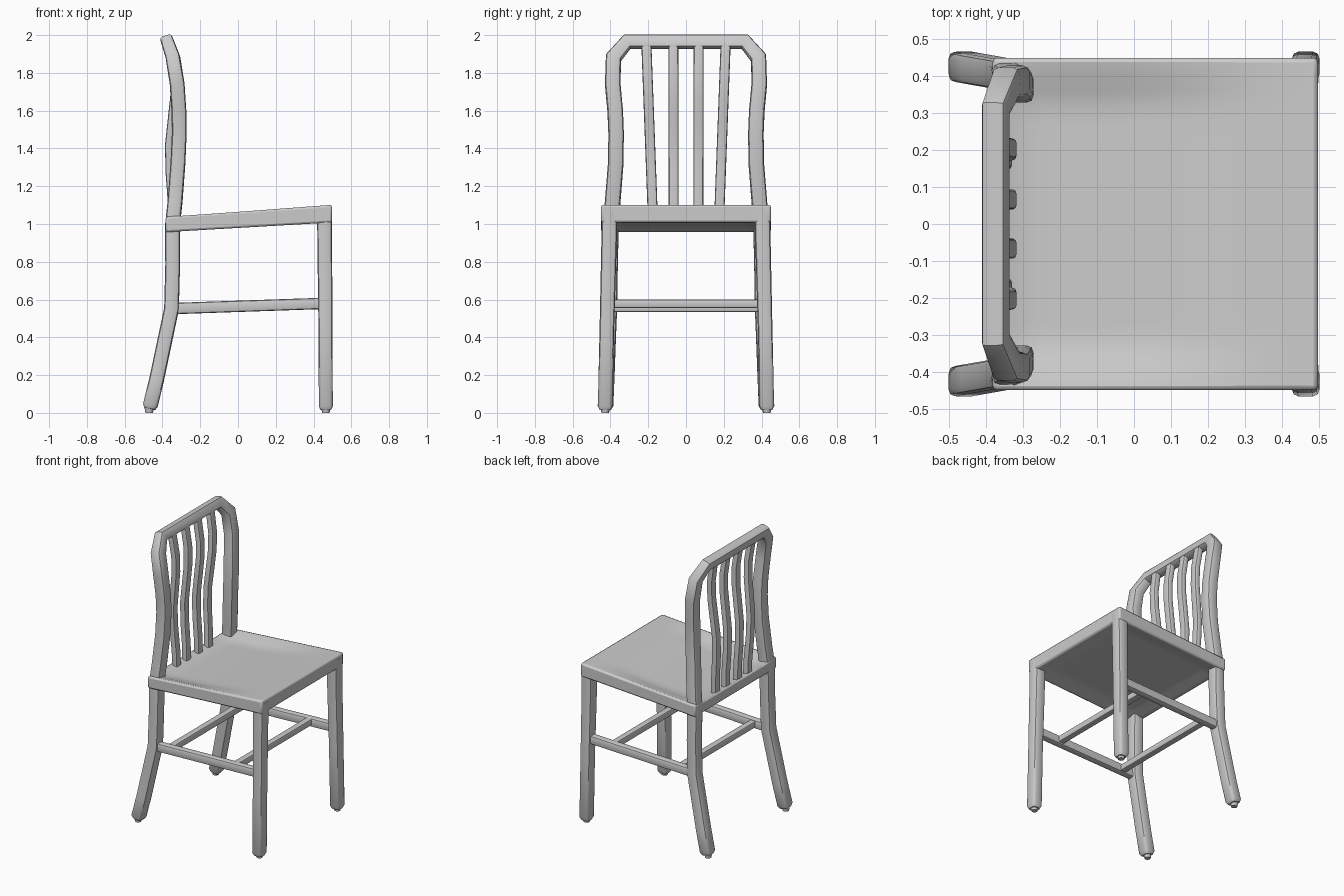
import bpy, bmesh, math
from mathutils import Vector

if "Cube" in bpy.data.objects:
    bpy.data.objects.remove(bpy.data.objects["Cube"])


def finish(bm, name, angle=42):
    bmesh.ops.recalc_face_normals(bm, faces=bm.faces)
    me = bpy.data.meshes.new(name)
    bm.to_mesh(me)
    bm.free()
    me.shade_smooth()
    me.set_sharp_from_angle(angle=math.radians(angle))
    ob = bpy.data.objects.new(name, me)
    bpy.context.collection.objects.link(ob)
    return ob


def bar(name, path, depth, width, ref=(1, 0, 0.3)):
    """Sweep a rounded rectangle along points (x, y, z[, scale]); depth lies along ref."""
    c = 0.55
    prof = [(1, c), (0.87, 0.87), (c, 1), (-c, 1), (-0.87, 0.87), (-1, c),
            (-1, -c), (-0.87, -0.87), (-c, -1), (c, -1), (0.87, -0.87), (1, -c)]
    pts = [Vector(p[:3]) for p in path]
    bm = bmesh.new()
    rings = []
    for i, p in enumerate(pts):
        a = (p - pts[i - 1]).normalized() if i else (pts[1] - p).normalized()
        b = (pts[i + 1] - p).normalized() if i < len(pts) - 1 else a
        t = (a + b).normalized()
        d = Vector(ref)
        d = (d - t * d.dot(t)).normalized()
        s = t.cross(d) / max(0.7, t.dot(a))
        k = path[i][3] if len(path[i]) > 3 else 1
        rings.append([bm.verts.new(p + d * (u * k * depth / 2) + s * (v * k * width / 2))
                      for u, v in prof])
    n = len(prof)
    for r, q in zip(rings, rings[1:]):
        for j in range(n):
            bm.faces.new((r[j], r[(j + 1) % n], q[(j + 1) % n], q[j]))
    bm.faces.new(rings[0])
    bm.faces.new(rings[-1])
    return finish(bm, name)


def foot(name, x, y):
    bm = bmesh.new()
    bmesh.ops.create_cone(bm, cap_ends=True, segments=12, radius1=0.02, radius2=0.027, depth=0.04)
    bmesh.ops.translate(bm, verts=bm.verts, vec=(x, y, 0.02))
    finish(bm, name)


def mirror(pts):
    return pts + [(p[0], -p[1], *p[2:]) for p in reversed(pts)]


# Rear legs, back posts and top rail as one bent tube
half = [(-0.468, 0.427, 0.022, 0.75), (-0.464, 0.426, 0.04), (-0.43, 0.42, 0.18),
        (-0.39, 0.413, 0.37), (-0.352, 0.406, 0.55), (-0.346, 0.402, 0.78),
        (-0.346, 0.397, 1.0), (-0.333, 0.388, 1.12), (-0.318, 0.372, 1.32),
        (-0.311, 0.37, 1.48), (-0.313, 0.375, 1.6), (-0.322, 0.388, 1.74),
        (-0.344, 0.384, 1.88, 0.97), (-0.374, 0.312, 1.964, 0.85)]
bar("back_frame", mirror(half), 0.078, 0.082)

# Curved back slats
for i, (yb, yt) in enumerate([(-0.178, -0.209), (-0.065, -0.067), (0.065, 0.067), (0.178, 0.209)]):
    prof = [(-0.35, 1.0), (-0.352, 1.12), (-0.364, 1.28), (-0.366, 1.42),
            (-0.352, 1.55), (-0.338, 1.68), (-0.338, 1.8), (-0.362, 1.955)]
    bar(f"back_slat_{i + 1}", [(x, yb + (yt - yb) * (z - 1.1) / 0.83, z) for x, z in prof],
        0.04, 0.053)

for s, side in ((1, "left"), (-1, "right")):
    # Front legs and studs
    bar(f"front_leg_{side}", [(0.465, s * 0.428, 0.015, 0.75), (0.465, s * 0.428, 0.035),
                              (0.463, s * 0.419, 0.45), (0.459, s * 0.407, 0.92, 1.06),
                              (0.459, s * 0.405, 1.07, 1.08)], 0.074, 0.077, (1, 0, 0))
    foot(f"front_foot_{side}", 0.465, s * 0.428)
    foot(f"rear_foot_{side}", -0.47, s * 0.427)
    # Side stretchers
    bar(f"side_stretcher_{side}", [(-0.35, s * 0.41, 0.552), (0.46, s * 0.416, 0.58)],
        0.06, 0.05, (0, 0, 1))

# Cross stretchers
for name, x, z in (("front_rung", 0.27, 0.578), ("rear_rung", -0.24, 0.556)):
    bar(name, [(x, -0.41, z), (x, 0.41, z)], 0.046, 0.046, (0, 0, 1))


# Dished seat with hollowed underside
def ease(t):
    t = min(1, max(0, t))
    return t * t * (3 - 2 * t)


N = 20
bm = bmesh.new()
top, low = [], []
for i in range(N + 1):
    for j in range(N + 1):
        x = -0.383 + 0.881 * i / N
        y = -0.45 + 0.9 * j / N
        inner = ease((0.45 - abs(y)) / 0.14)
        dish = 0.035 * inner * ease((0.48 - x) / 0.55) * ease((x + 0.42) / 0.15)
        top.append(bm.verts.new((x, y, 1.045 + (x + 0.305) * 0.07 - dish)))
        rim = ease((0.43 - abs(y)) / 0.08) * ease((0.47 - x) / 0.08) * ease((x + 0.36) / 0.08)
        low.append(bm.verts.new((x, y, 0.96 + (x + 0.31) * 0.058 + 0.02 * rim)))
for g in (top, low):
    for i in range(N):
        for j in range(N):
            k = i * (N + 1) + j
            bm.faces.new((g[k], g[k + 1], g[k + N + 2], g[k + N + 1]))
M = N + 1
loop = ([j for j in range(N)] + [i * M + N for i in range(N)]
        + [N * M + j for j in range(N, 0, -1)] + [i * M for i in range(N, 0, -1)])
for a, b in zip(loop, loop[1:] + loop[:1]):
    bm.faces.new((top[a], top[b], low[b], low[a]))
seat = finish(bm, "seat")
bev = seat.modifiers.new("edge_round", 'BEVEL')
bev.width = 0.012
bev.segments = 2
bev.limit_method = 'ANGLE'
bev.angle_limit = math.radians(50)
